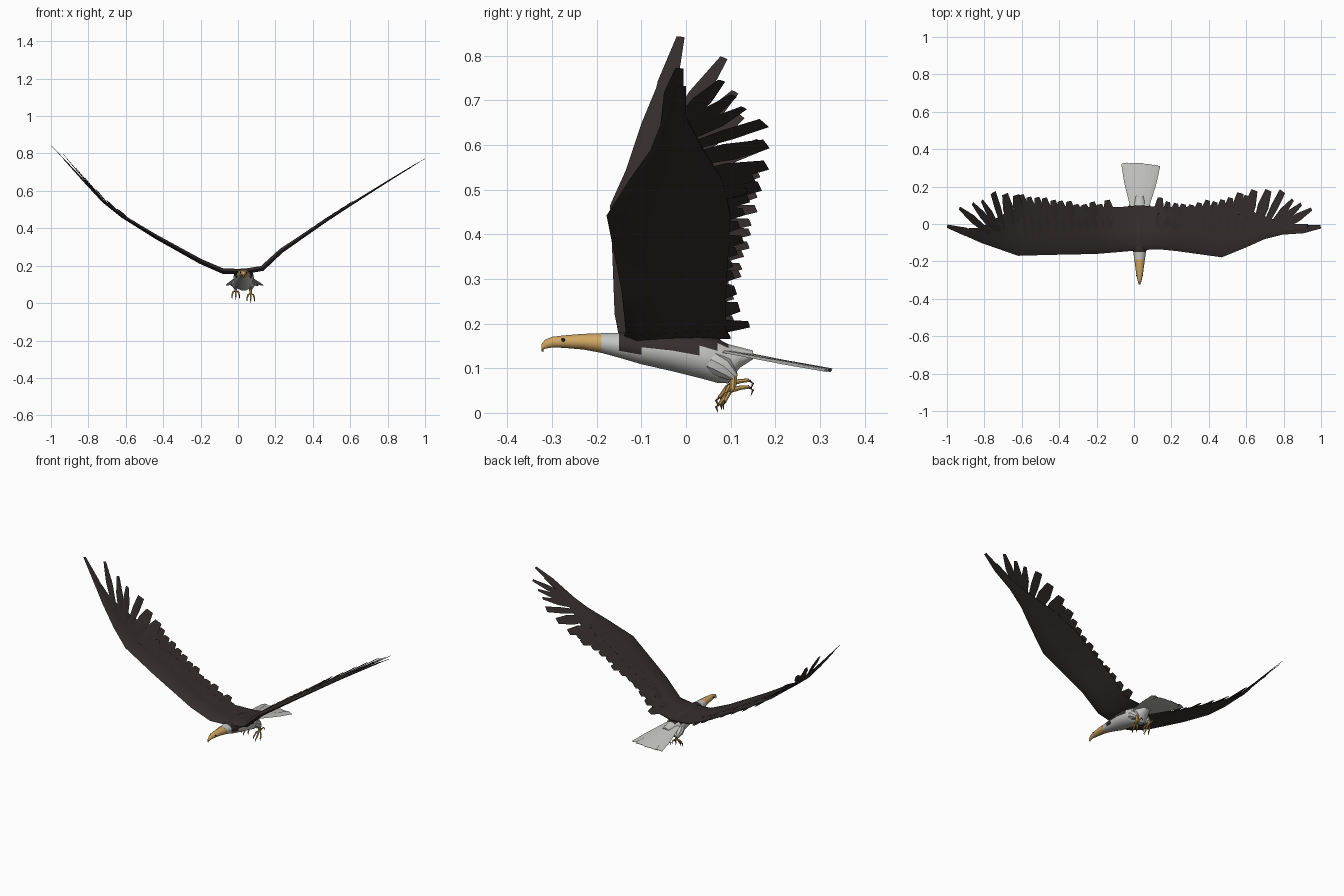
import bpy, bmesh, math, random
from mathutils import Vector as V

if "Cube" in bpy.data.objects:
    bpy.data.objects.remove(bpy.data.objects["Cube"])
random.seed(4)

def material(name, rgb):
    m = bpy.data.materials.new(name)
    m.diffuse_color = (*rgb, 1)
    m.use_nodes = True
    m.node_tree.nodes["Principled BSDF"].inputs["Base Color"].default_value = m.diffuse_color
    return m

BROWN = material("dark brown feathers", (0.036, 0.027, 0.027))
WHITE = material("grey white feathers", (0.55, 0.55, 0.54))
YELLOW = material("yellow horn", (0.62, 0.38, 0.12))
CLAW = material("claw brown", (0.13, 0.08, 0.04))
BLACK = material("eye black", (0.01, 0.01, 0.01))

def finish(bm, name, mats, angle=35):
    bmesh.ops.recalc_face_normals(bm, faces=bm.faces)
    me = bpy.data.meshes.new(name)
    bm.to_mesh(me)
    bm.free()
    ob = bpy.data.objects.new(name, me)
    bpy.context.collection.objects.link(ob)
    for m in mats:
        me.materials.append(m)
    bpy.ops.object.select_all(action='DESELECT')
    ob.select_set(True)
    bpy.context.view_layer.objects.active = ob
    bpy.ops.object.shade_smooth_by_angle(angle=math.radians(angle))
    return ob

def loft(bm, rings, mat=0):
    rows = [[bm.verts.new(p) for p in r] for r in rings]
    n = len(rows[0])
    faces = [bm.faces.new((a[i], a[(i + 1) % n], b[(i + 1) % n], b[i]))
             for a, b in zip(rows, rows[1:]) for i in range(n)]
    faces += [bm.faces.new(rows[0]), bm.faces.new(rows[-1])]
    for f in faces:
        f.material_index = mat

def blade(bm, root, tip, normal, width, tip_width, thick=0.004):
    # flat feather with a diamond section
    d = tip - root
    side = d.cross(normal).normalized()
    rings = []
    for t, w, h in ((0, width * 0.6, thick), (0.6, width, thick), (1, tip_width, thick * 0.4)):
        c = root + d * t
        rings.append([c - side * w / 2, c + normal * h / 2, c + side * w / 2, c - normal * h / 2])
    loft(bm, rings)

def tube(bm, pts, radii, mat=0, n=7):
    rings = []
    for i, p in enumerate(pts):
        d = (pts[min(i + 1, len(pts) - 1)] - pts[max(i - 1, 0)]).normalized()
        a = d.orthogonal().normalized()
        b = d.cross(a)
        rings.append([p + (a * math.cos(k * math.tau / n) + b * math.sin(k * math.tau / n)) * radii[i]
                      for k in range(n)])
    loft(bm, rings, mat)

def interp(pairs, x):
    for (x0, v0), (x1, v1) in zip(pairs, pairs[1:]):
        if x <= x1:
            return v0 + (v1 - v0) * (x - x0) / (x1 - x0)
    (x0, v0), (x1, v1) = pairs[-2:]
    return v1 + (v1 - v0) * (x - x1) / (x1 - x0)

def wing(name, sign, stations, primaries, lift):
    # stations: span, leading y, trailing y, height, thickness (span is positive outwards)
    curve = [(s[0], s[3]) for s in stations]

    def normal(x):
        dz = interp(curve, x + 0.03) - interp(curve, x - 0.03)
        return V((-dz * sign, 0, 0.06)).normalized()

    def point(x, y, up=0.0):
        return V((x * sign, y, interp(curve, x))) + normal(x) * up

    bm = bmesh.new()
    rings = []
    for x, lead, trail, z, th in stations:
        c = trail - lead
        rings.append([point(x, lead), point(x, lead + c * 0.12, th * 0.5), point(x, lead + c * 0.4, th * 0.45),
                      point(x, trail, 0.002), point(x, trail, -0.002),
                      point(x, lead + c * 0.4, -th * 0.3), point(x, lead + c * 0.12, -th * 0.45)])
    loft(bm, rings)
    # long finger feathers
    for i, (tx, ty, rx, ry) in enumerate(primaries):
        blade(bm, point(rx, ry, 0.002), point(tx, ty, lift if i else 0), normal((rx + tx) / 2),
              0.045 if i < 5 else 0.07, 0.018 if i < 4 else 0.04)
    # ragged inner feathers, and a shorter covering row on top
    tips = [(0.1, 0.15), (0.18, 0.11), (0.36, 0.115), (0.5, 0.14), (0.62, 0.155)]
    for i in range(12):
        x = 0.13 + i * 0.042
        blade(bm, point(x * 0.97, 0.0, 0.003), point(x + 0.012, interp(tips, x) + random.uniform(-0.012, 0.008),
              random.uniform(-0.004, 0.008)), normal(x), 0.06, 0.03)
        blade(bm, point(x, -0.07, 0.008), point(x + 0.015, 0.04 + random.uniform(-0.02, 0.02), 0.01),
              normal(x), 0.06, 0.02)
    return finish(bm, name, [BROWN], 40)

wing("left_wing", -1,
     [(-0.03, -0.14, 0.10, 0.168, 0.03), (0.08, -0.15, 0.09, 0.17, 0.03), (0.2, -0.16, 0.09, 0.222, 0.028),
      (0.44, -0.165, 0.10, 0.355, 0.024), (0.62, -0.17, 0.09, 0.465, 0.018), (0.72, -0.135, 0.04, 0.543, 0.014),
      (0.82, -0.10, -0.02, 0.648, 0.01), (0.93, -0.05, -0.025, 0.768, 0.005)],
     [(0.998, -0.012, 0.76, -0.085), (0.945, 0.085, 0.76, -0.06), (0.875, 0.11, 0.73, -0.05),
      (0.825, 0.125, 0.71, -0.05), (0.765, 0.168, 0.69, -0.04), (0.70, 0.16, 0.65, -0.03),
      (0.64, 0.155, 0.60, -0.02)], 0.016)

wing("right_wing", 1,
     [(0.03, -0.14, 0.10, 0.168, 0.03), (0.13, -0.135, 0.09, 0.185, 0.03), (0.23, -0.145, 0.09, 0.278, 0.026),
      (0.47, -0.178, 0.10, 0.442, 0.018), (0.6, -0.125, 0.08, 0.525, 0.014), (0.7, -0.08, 0.04, 0.588, 0.011),
      (0.82, -0.05, 0.0, 0.663, 0.008), (0.93, -0.025, 0.0, 0.73, 0.005)],
     [(0.998, -0.015, 0.77, -0.045), (0.95, 0.08, 0.77, -0.03), (0.895, 0.107, 0.74, -0.03),
      (0.85, 0.13, 0.72, -0.03), (0.795, 0.175, 0.69, -0.03), (0.72, 0.18, 0.65, -0.03),
      (0.645, 0.18, 0.59, -0.02), (0.57, 0.165, 0.53, -0.02)], 0.002)

CX = 0.03

def body_loft(bm, sections, n=14):
    # sections: y, bottom, top, half width
    loft(bm, [[V((CX + w * math.cos(k * math.tau / n), y, (b + t) / 2 + (t - b) / 2 * math.sin(k * math.tau / n)))
               for k in range(n)] for y, b, t, w in sections])

# body: brown back above a rising line, pale belly and neck
bm = bmesh.new()
body_loft(bm, [(-0.19, 0.134, 0.179, 0.028), (-0.15, 0.123, 0.18, 0.034), (-0.1, 0.108, 0.186, 0.046),
               (-0.03, 0.092, 0.187, 0.055), (0.03, 0.077, 0.18, 0.055), (0.07, 0.066, 0.168, 0.05),
               (0.095, 0.065, 0.155, 0.04), (0.12, 0.10, 0.148, 0.03), (0.15, 0.12, 0.14, 0.02)])
for f in bm.faces:
    c = f.calc_center_median()
    if -0.15 < c.y < 0.105 and c.z > 0.125 + (c.y + 0.16) * 0.12:
        f.material_index = 1
finish(bm, "body", [WHITE, BROWN], 50)

# head and hooked beak
bm = bmesh.new()
body_loft(bm, [(-0.188, 0.133, 0.179, 0.0285), (-0.23, 0.141, 0.178, 0.023), (-0.275, 0.145, 0.174, 0.017),
               (-0.3, 0.146, 0.171, 0.011), (-0.316, 0.143, 0.164, 0.007), (-0.324, 0.138, 0.154, 0.004),
               (-0.319, 0.136, 0.14, 0.001)], 10)
finish(bm, "head_and_beak", [YELLOW], 50)

# eyes
bm = bmesh.new()
for s in (-1, 1):
    c = V((CX + s * 0.0165, -0.275, 0.163))
    tube(bm, [c - V((s * 0.004, 0, 0)), c + V((s * 0.002, 0, 0))], [0.005, 0.0035], 0, 8)
finish(bm, "eyes", [BLACK])

# tail fan
bm = bmesh.new()
for i in range(-3, 4):
    a = abs(i)
    root = V((CX + i * 0.012, 0.085, 0.143 - 0.002 * a))
    tip = V((CX + 0.006 + i * 0.029, 0.325 - 0.004 * a * (i > 0), 0.094 + 0.002 * (i % 2)))
    blade(bm, root, tip, V((i * 0.08, 0.2, 1)).normalized(), 0.042, 0.036, 0.006)
finish(bm, "tail", [WHITE])

# legs: thigh, shin, toes and claws
for name, x, dz in (("left_leg", -0.012, 0.015), ("right_leg", 0.068, 0.0)):
    bm = bmesh.new()
    tube(bm, [V((x * 0.8 + 0.006, 0.06, 0.115)), V((x, 0.085, 0.1)), V((x, 0.108, 0.08))],
         [0.026, 0.024, 0.011], 0, 9)
    ankle = V((x, 0.105, 0.052 + dz))
    tube(bm, [V((x, 0.106, 0.09)), ankle], [0.01, 0.007], 1)
    for dx, dy, drop in ((-0.02, -0.022, 0.026), (0, -0.03, 0.032), (0.02, -0.018, 0.026), (0, 0.036, -0.006)):
        mid = ankle + V((dx * 0.7, dy * 0.45, -drop * 0.35 + 0.002))
        end = ankle + V((dx, dy, -drop))
        tube(bm, [ankle, mid, end], [0.006, 0.005, 0.004], 1)
        tube(bm, [end, end + V((0, dy * 0.25, -0.007)), end + V((0, dy * 0.12, -0.019))],
             [0.004, 0.003, 0.0007], 2, 5)
    finish(bm, name, [WHITE, YELLOW, CLAW])
